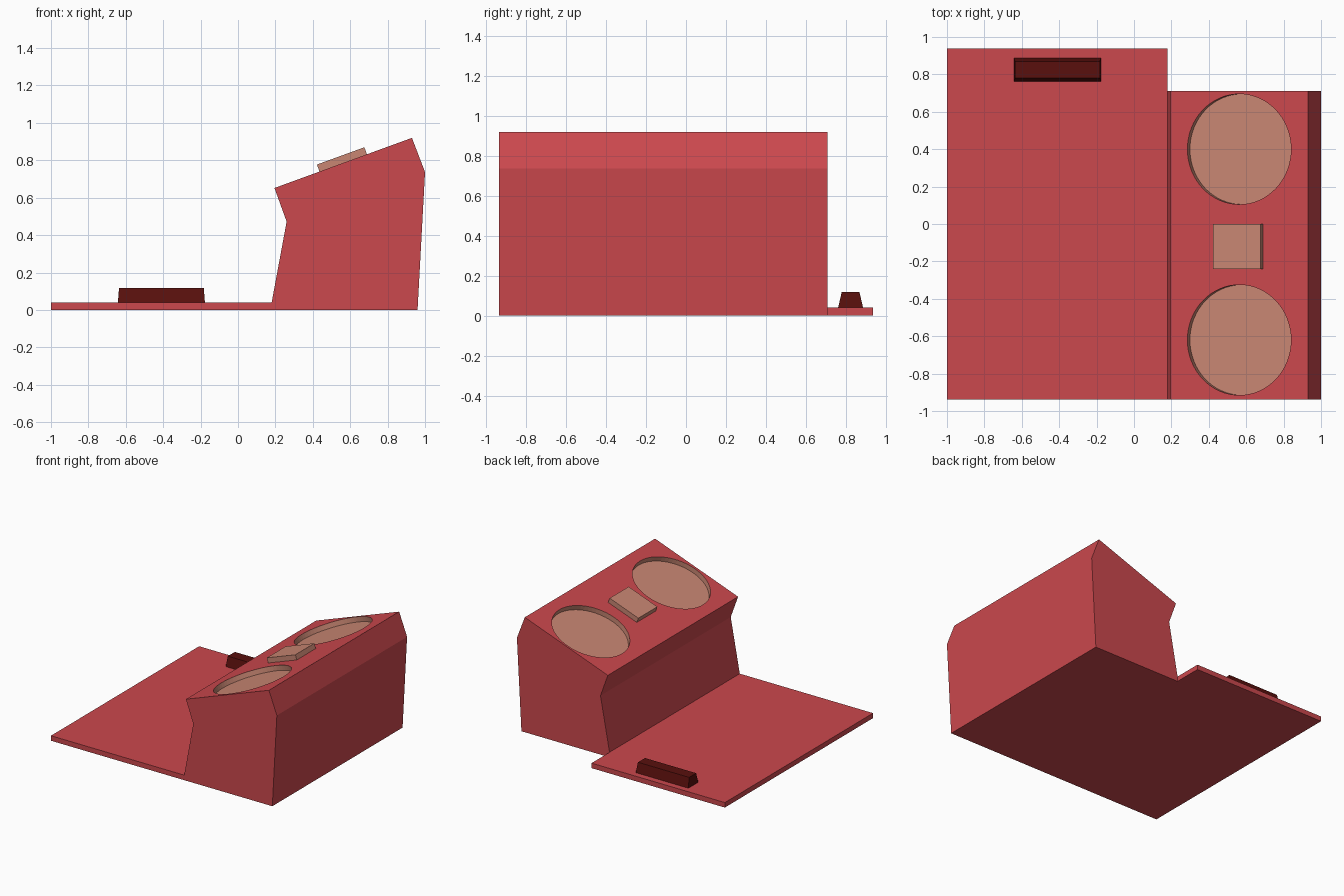
import bpy, bmesh
from math import atan2
from mathutils import Matrix, Vector

if "Cube" in bpy.data.objects:
    bpy.data.objects.remove(bpy.data.objects["Cube"])


def material(name, rgb):
    m = bpy.data.materials.new(name)
    m.diffuse_color = (*rgb, 1)
    m.use_nodes = True
    m.node_tree.nodes["Principled BSDF"].inputs["Base Color"].default_value = m.diffuse_color
    return m


RED = material("red", (0.60, 0.065, 0.075))
TAN = material("tan", (0.58, 0.24, 0.17))
DARK = material("dark_red", (0.10, 0.005, 0.004))


def finish(name, bm, *mats):
    bmesh.ops.recalc_face_normals(bm, faces=bm.faces)
    me = bpy.data.meshes.new(name)
    bm.to_mesh(me)
    bm.free()
    for m in mats:
        me.materials.append(m)
    ob = bpy.data.objects.new(name, me)
    bpy.context.collection.objects.link(ob)
    return ob


def prism(profile, y0, y1):
    """Extrude an x-z profile along y."""
    bm = bmesh.new()
    face = bm.faces.new([bm.verts.new((x, y0, z)) for x, z in profile])
    ext = bmesh.ops.extrude_face_region(bm, geom=[face])["geom"]
    verts = [v for v in ext if isinstance(v, bmesh.types.BMVert)]
    bmesh.ops.translate(bm, verts=verts, vec=(0, y1 - y0, 0))
    return bm


# Sloping top of the cabinet: low edge, high edge, tilted frame at its middle
low, high = (0.195, 0.652), (0.93, 0.92)
tilt = Matrix.Rotation(-atan2(high[1] - low[1], high[0] - low[0]), 4, 'Y')
mid_x, mid_z = (low[0] + high[0]) / 2, (low[1] + high[1]) / 2


def on_slope(y, lift):
    return Matrix.Translation((mid_x, y, mid_z)) @ tilt @ Matrix.Translation((0, 0, lift))


# Flat base plate
finish("base_plate", prism([(-1, 0), (0.18, 0), (0.18, 0.04), (-1, 0.04)], -0.937, 0.937), RED)

# Angled cabinet
cabinet = finish("cabinet", prism(
    [(0.18, 0), (0.96, 0), (1.0, 0.737), high, low, (0.26, 0.472), (0.18, 0.04)],
    -0.937, 0.71), RED, TAN)

# Round recesses, cut with tan-faced cylinders
DEPTH = 0.04
bm = bmesh.new()
for y in (0.40, -0.62):
    bmesh.ops.create_cone(bm, cap_ends=True, segments=64, radius1=0.295, radius2=0.295,
                          depth=0.2, matrix=on_slope(y, 0.1 - DEPTH))
for f in bm.faces:
    f.material_index = 1
cutter = finish("recess_cutter", bm, RED, TAN)
cutter.hide_render = True
mod = cabinet.modifiers.new("recesses", 'BOOLEAN')
mod.operation = 'DIFFERENCE'
mod.solver = 'EXACT'
mod.object = cutter
bpy.context.view_layer.objects.active = cabinet
bpy.ops.object.modifier_apply(modifier=mod.name)
bpy.data.objects.remove(cutter)

# Raised block between the recesses
bm = bmesh.new()
bmesh.ops.create_cube(bm, size=1, matrix=on_slope(-0.12, 0.015) @ Matrix.Diagonal((0.27, 0.24, 0.05, 1)))
finish("center_block", bm, TAN)

# Tapered dark bar at the back of the plate
bm = prism([(-0.642, 0.04), (-0.177, 0.04), (-0.183, 0.118), (-0.636, 0.118)], 0.762, 0.887)
for v in bm.verts:
    if v.co.z > 0.1:
        v.co.y += 0.018 if v.co.y < 0.82 else -0.018
finish("tapered_bar", bm, DARK)
